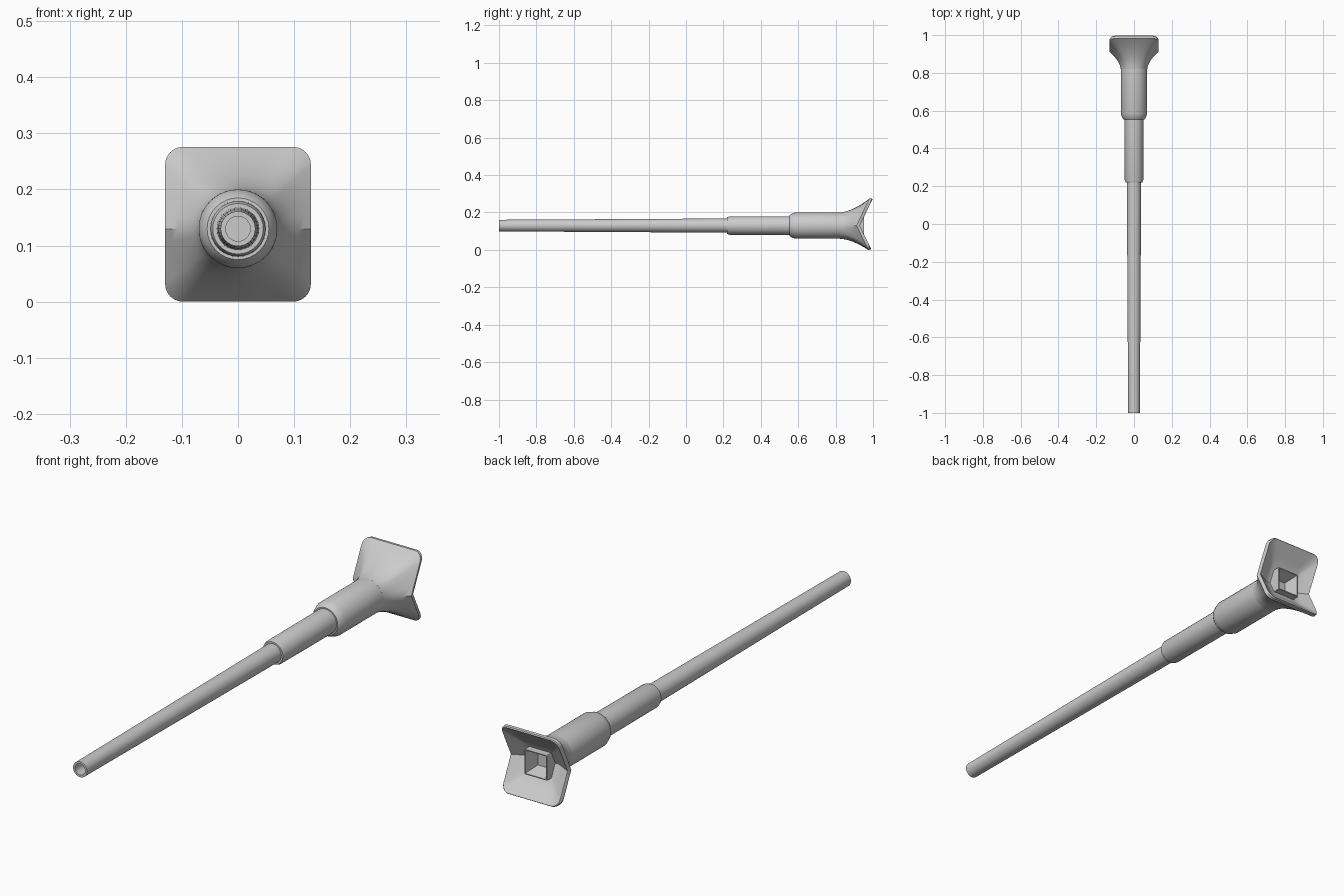
import bpy, bmesh, math
from mathutils import Vector

if "Cube" in bpy.data.objects:
    bpy.data.objects.remove(bpy.data.objects["Cube"])

AXIS = 0.13                      # height of the barrel axis
grey = bpy.data.materials.new("light_grey")
grey.diffuse_color = (0.6, 0.6, 0.6, 1)
grey.use_nodes = True
grey.node_tree.nodes["Principled BSDF"].inputs["Base Color"].default_value = grey.diffuse_color


def loft(name, rings, angle=30):
    """Skin closed rings of equal point count, capping both ends."""
    bm = bmesh.new()
    rows = [[bm.verts.new(p) for p in ring] for ring in rings]
    n = len(rows[0])
    for a, b in zip(rows, rows[1:]):
        for i in range(n):
            j = (i + 1) % n
            bm.faces.new((a[i], a[j], b[j], b[i]))
    bm.faces.new(rows[0])
    bm.faces.new(rows[-1])
    bmesh.ops.recalc_face_normals(bm, faces=bm.faces)
    me = bpy.data.meshes.new(name)
    bm.to_mesh(me)
    bm.free()
    me.materials.append(grey)
    ob = bpy.data.objects.new(name, me)
    bpy.context.collection.objects.link(ob)
    bpy.ops.object.select_all(action='DESELECT')
    ob.select_set(True)
    bpy.context.view_layer.objects.active = ob
    bpy.ops.object.shade_smooth_by_angle(angle=math.radians(angle))
    return ob


def lathe(name, profile, n=32):
    """Turn a (y, radius) profile around the barrel axis."""
    loft(name, [[(r * math.cos(k * math.tau / n), y, AXIS + r * math.sin(k * math.tau / n))
                 for k in range(n)] for y, r in profile])


# Barrel sections, from muzzle to breech
lathe("barrel_tube", [(-0.92, 0.022), (-1.0, 0.022), (-1.0, 0.031), (-0.64, 0.033),
                      (-0.3, 0.035), (0.24, 0.038)])
lathe("barrel_sleeve", [(0.22, 0.038), (0.22, 0.045), (0.232, 0.049), (0.58, 0.05)])
lathe("barrel_collar", [(0.553, 0.05), (0.553, 0.055), (0.562, 0.062), (0.585, 0.07), (0.82, 0.07)])


# Rounded rectangle outline of the flared shield, in offsets from the axis
def outline(w, lo, hi, r, steps=6):
    pts = []
    corners = [(w - r, hi - r, 0), (-w + r, hi - r, 90), (-w + r, lo + r, 180), (w - r, lo + r, 270)]
    for c, (cx, cz, a0) in enumerate(corners):
        for k in range(steps + 1):
            a = math.radians(a0 + 90 * k / steps)
            pts.append(Vector((cx + r * math.cos(a), cz + r * math.sin(a))))
        nx, nz, na = corners[(c + 1) % 4]
        end = Vector((nx, nz)) + r * Vector((math.cos(math.radians(na)), math.sin(math.radians(na))))
        start = pts[-1].copy()
        # side edges pass exactly through the crease at axis height
        mid = Vector((start.x, 0)) if c in (1, 3) else (start + end) / 2
        pts += [start.lerp(mid, k / 4) for k in range(1, 5)]
        pts += [mid.lerp(end, k / 4) for k in range(1, 4)]
    return pts


rect = outline(0.13, -AXIS, 0.146, 0.032)


def square(h):
    return [p * (h / max(abs(p.x), abs(p.y))) for p in rect]


def ring(pts, y):
    """y is a depth, or a function of the outline offset."""
    return [(p.x, y(p) if callable(y) else y, AXIS + p.y) for p in pts]


def front(p):
    return 0.912 + 0.48 * abs(p.y)


def back(p):
    return 0.929 + 0.486 * abs(p.y)


rings = []
# Flare from the round collar to the folded rectangular rim
for k in range(9):
    t = k / 8
    s = t ** 1.7
    pts = [(p.normalized() * 0.07).lerp(p, s) for p in rect]
    rings.append([(q.x, 0.82 * (1 - t) + front(p) * t, AXIS + q.y) for p, q in zip(rect, pts)])
# Rim thickness and hollow rear face
inset = [p * 0.965 for p in rect]
rings.append(ring([p * 0.99 for p in rect], lambda p: back(p) - 0.005))
rings.append(ring(inset, back))
sq = square(0.05)
for t in (0.06, 0.3, 0.55, 0.8, 1.0):
    pts = [a.lerp(b, t) for a, b in zip(inset, sq)]
    rings.append(ring(pts, lambda p: back(p) - 0.03 * min(1, t * 1.3)))
# Square socket standing out of the rear, with a tapered pocket
for h, y in ((0.05, 0.952), (0.046, 0.952), (0.03, 0.895)):
    rings.append(ring(square(h), y))
loft("flared_shield", rings, 35)
